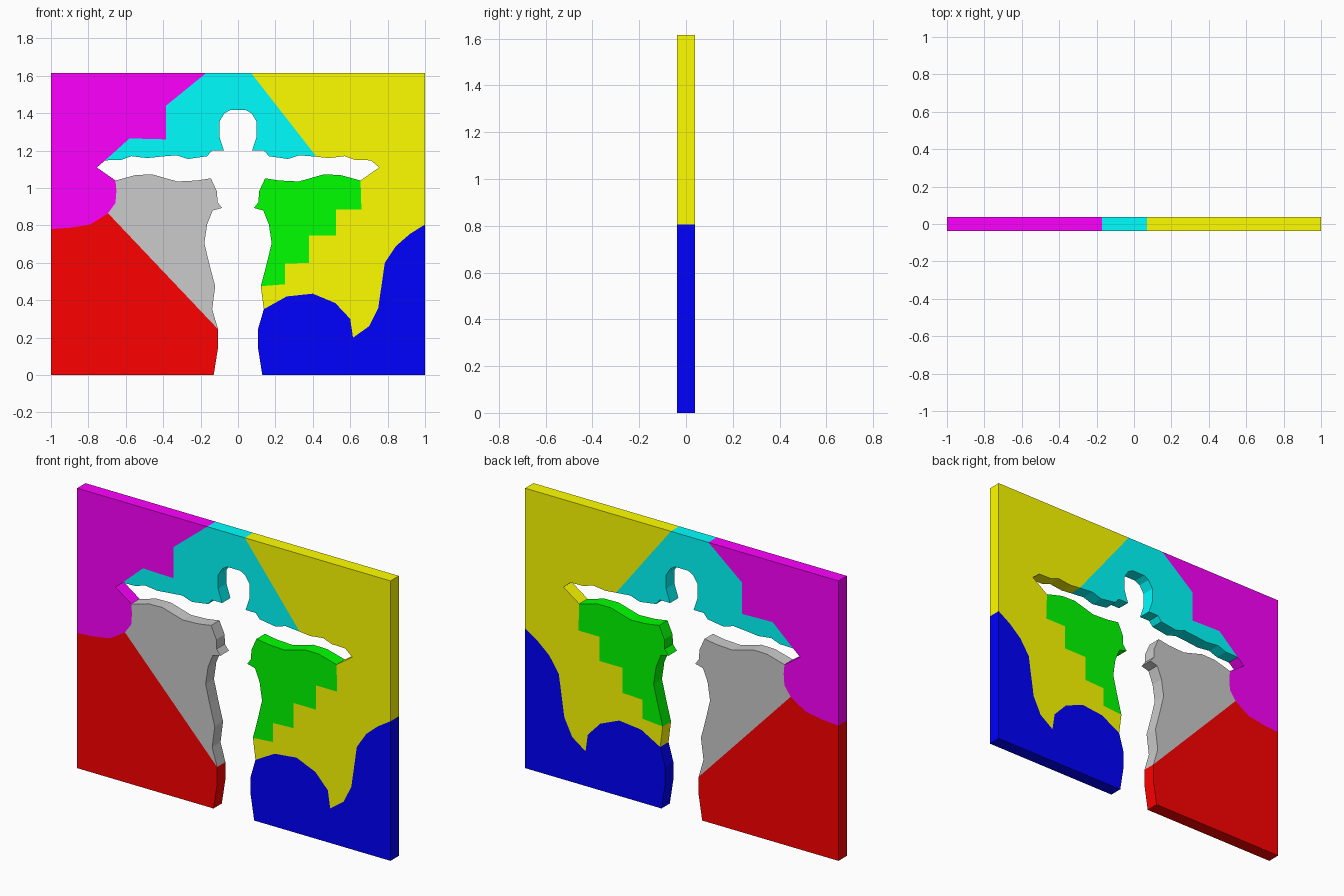
import bpy, bmesh

if "Cube" in bpy.data.objects:
    bpy.data.objects.remove(bpy.data.objects["Cube"])

HALF_DEPTH, TOP = 0.038, 1.615

# Right half of the figure-shaped opening, from foot to crown (x, z)
R = [(.13, 0), (.107, .145), (.107, .245), (.138, .352), (.122, .475),
     (.155, .60), (.18, .705), (.165, .805), (.135, .88), (.085, .893),
     (.11, .925), (.112, .98), (.145, 1.052), (.22, 1.04), (.325, 1.035),
     (.455, 1.072), (.545, 1.07), (.655, 1.04), (.755, 1.11), (.71, 1.148),
     (.625, 1.15), (.57, 1.17), (.487, 1.16), (.42, 1.167), (.33, 1.175),
     (.267, 1.155), (.165, 1.17), (.14, 1.2), (.075, 1.2), (.1, 1.275),
     (.1, 1.355), (.072, 1.4), (.04, 1.417)]
L = [(-x, z) for x, z in R]

# Seams between neighbouring pieces
left_curve = [(-1, .78), (-.9, .787), (-.79, .805), (-.695, .865)]
left_shoulder = [(-.695, .865), (-.655, .92), (-.65, .985)]
upper_left = [(-.58, 1.265), (-.385, 1.26), (-.385, 1.44), (-.17, TOP)]
wave = [(.26, .42), (.40, .435), (.52, .385), (.60, .30), (.615, .20),
        (.70, .26), (.75, .36), (.785, .60), (.845, .69), (.92, .755), (1, .805)]
stairs = [(.25, .485), (.25, .595), (.38, .60), (.38, .745),
          (.525, .745), (.525, .885), (.66, .885)]


def piece(name, outline, color=None):
    """Extrude an x-z outline into a flat slab centred on y = 0."""
    bm = bmesh.new()
    face = bm.faces.new([bm.verts.new((x, -HALF_DEPTH, z)) for x, z in outline])
    ext = bmesh.ops.extrude_face_region(bm, geom=[face], use_keep_orig=True)
    moved = [g for g in ext["geom"] if isinstance(g, bmesh.types.BMVert)]
    bmesh.ops.translate(bm, verts=moved, vec=(0, 2 * HALF_DEPTH, 0))
    bmesh.ops.recalc_face_normals(bm, faces=bm.faces)
    mesh = bpy.data.meshes.new(name)
    bm.to_mesh(mesh)
    bm.free()
    obj = bpy.data.objects.new(name, mesh)
    bpy.context.collection.objects.link(obj)
    if color:
        mat = bpy.data.materials.new(name + "_color")
        mat.diffuse_color = (*color, 1)
        mat.use_nodes = True
        mat.node_tree.nodes["Principled BSDF"].inputs["Base Color"].default_value = mat.diffuse_color
        mesh.materials.append(mat)


# Left side pieces
piece("lower_left_panel", [(-1, 0)] + L[:3] + left_curve[::-1], (1, 0, 0))
piece("left_underarm_panel", L[2:18] + left_shoulder[::-1])
piece("upper_left_panel", left_curve[:-1] + left_shoulder + L[17:20]
      + upper_left + [(-1, TOP)], (1, 0, 1))

# Piece above the head
piece("top_panel", L[19:] + R[:22:-1] + [(.07, TOP)] + upper_left[::-1], (0, 1, 1))

# Right side pieces
piece("upper_right_panel", [(.07, TOP)] + R[23:16:-1] + stairs[::-1]
      + R[4:2:-1] + wave + [(1, TOP)], (1, 1, 0))
piece("right_underarm_panel", R[4:18] + stairs[::-1], (0, 1, 0))
piece("lower_right_panel", R[:4] + wave + [(1, 0)], (0, 0, 1))
